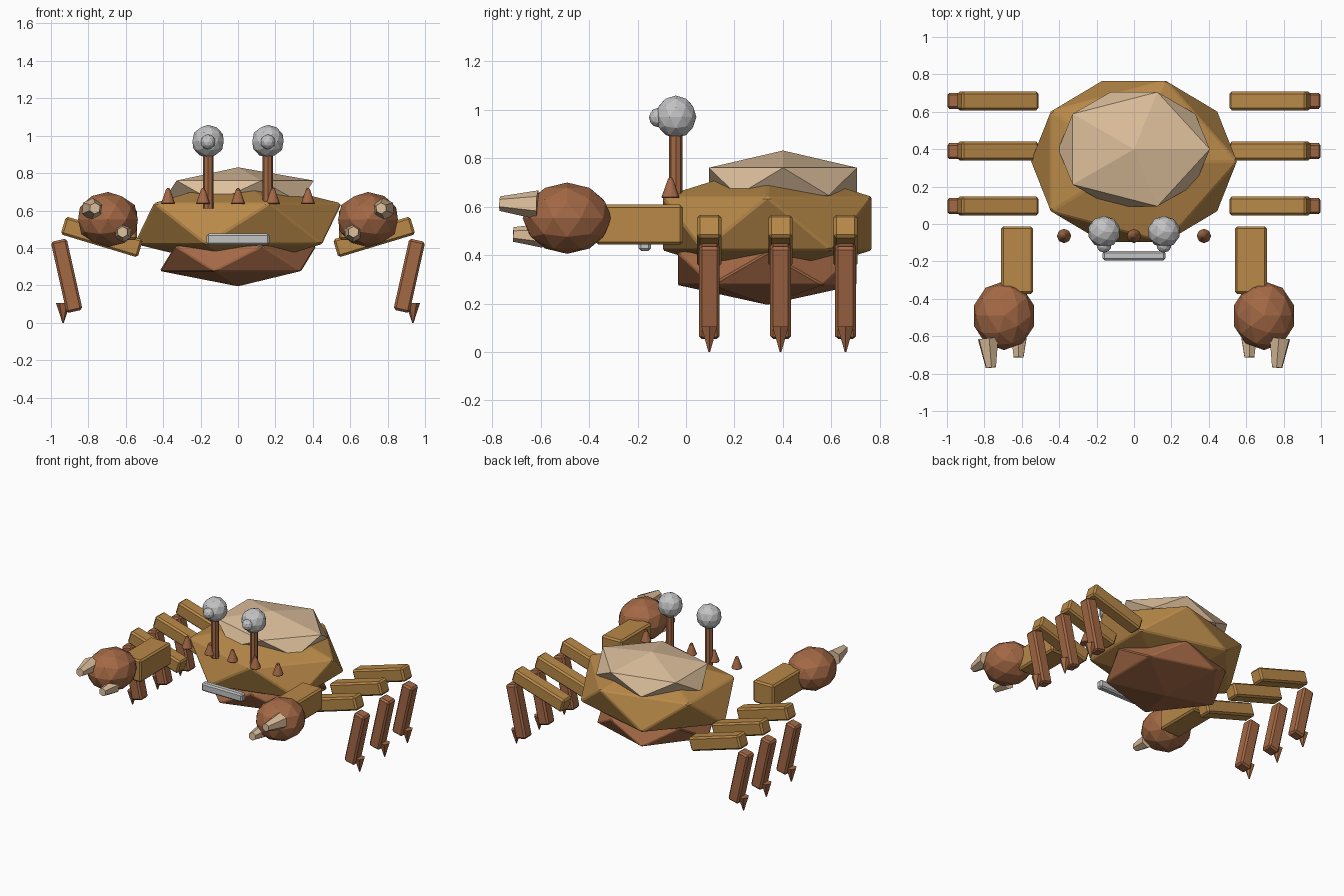
import bpy, bmesh, math
from mathutils import Matrix, Vector

if "Cube" in bpy.data.objects:
    bpy.data.objects.remove(bpy.data.objects["Cube"])


def material(name, rgb):
    m = bpy.data.materials.new(name)
    m.diffuse_color = (*rgb, 1)
    m.use_nodes = True
    m.node_tree.nodes["Principled BSDF"].inputs["Base Color"].default_value = m.diffuse_color
    return m


GOLD = material("ochre", (0.48, 0.25, 0.065))
BROWN = material("rust_brown", (0.37, 0.14, 0.06))
TAN = material("pale_tan", (0.72, 0.52, 0.33))
GRAY = material("light_gray", (0.55, 0.55, 0.56))


def finish(name, bm, mat, bevel=0.0):
    """Turn a bmesh into a flat-shaded object with an optional edge bevel."""
    bmesh.ops.recalc_face_normals(bm, faces=bm.faces)
    me = bpy.data.meshes.new(name)
    bm.to_mesh(me)
    bm.free()
    me.materials.append(mat)
    ob = bpy.data.objects.new(name, me)
    bpy.context.collection.objects.link(ob)
    if bevel:
        mod = ob.modifiers.new("edge_bevel", 'BEVEL')
        mod.width = bevel
        mod.segments = 1
        mod.limit_method = 'ANGLE'
        mod.angle_limit = math.radians(20)
    return ob


def rock(name, loc, radii, mat, level=1, bevel=0.0, flip=1):
    """Faceted ellipsoid."""
    bm = bmesh.new()
    bmesh.ops.create_icosphere(bm, subdivisions=level, radius=1)
    x, y, z = radii
    bmesh.ops.transform(bm, verts=bm.verts, matrix=Matrix.Translation(loc)
                        @ Matrix.Diagonal((x * flip, y, z, 1)))
    return finish(name, bm, mat, bevel)


def box(name, loc, size, mat, tilt=0.0, bevel=0.012):
    """Bevelled box tilted about the y axis."""
    bm = bmesh.new()
    bmesh.ops.create_cube(bm, size=1)
    bmesh.ops.transform(bm, verts=bm.verts, matrix=Matrix.Translation(loc)
                        @ Matrix.Rotation(math.radians(tilt), 4, 'Y')
                        @ Matrix.Diagonal((*size, 1)))
    return finish(name, bm, mat, bevel)


def taper(name, start, end, r1, r2, mat, sides=6, bevel=0.0):
    """Tapered prism between two points."""
    a, b = Vector(start), Vector(end)
    d = b - a
    bm = bmesh.new()
    bmesh.ops.create_cone(bm, cap_ends=True, segments=sides,
                          radius1=r1, radius2=r2, depth=d.length)
    rot = Vector((0, 0, 1)).rotation_difference(d).to_matrix().to_4x4()
    bmesh.ops.transform(bm, verts=bm.verts,
                        matrix=Matrix.Translation((a + b) / 2) @ rot)
    return finish(name, bm, mat, bevel)


# Main body, shell on top and belly underneath
rock("body", (0, 0.335, 0.53), (0.62, 0.51, 0.245), GOLD, bevel=0.008)
rock("shell", (0, 0.4, 0.703), (0.453, 0.359, 0.128), TAN)
rock("belly", (0, 0.335, 0.343), (0.467, 0.437, 0.148), BROWN, bevel=0.006)

# Mouth bar
box("mouth", (0, -0.17, 0.447), (0.335, 0.05, 0.06), GRAY, bevel=0.01)

# Row of spikes along the front rim
for i in range(-2, 3):
    x = i * 0.187
    taper("spike", (x, -0.064, 0.635), (x, -0.064, 0.72),
          0.04, 0.01, BROWN, sides=8, bevel=0.005)

for s in (-1, 1):
    # Eye on a stalk
    taper("eye_stalk", (s * 0.16, -0.042, 0.61), (s * 0.16, -0.042, 0.92),
          0.028, 0.028, BROWN, sides=8)
    rock("eye", (s * 0.16, -0.042, 0.97), (0.088, 0.085, 0.088), GRAY, level=2)
    rock("pupil", (s * 0.16, -0.115, 0.967), (0.04, 0.038, 0.04), GRAY, level=2)

    # Claw arm, claw and two pincer tips
    box("claw_arm", (s * 0.625, -0.193, 0.525), (0.17, 0.36, 0.165), GOLD)
    rock("claw", (s * 0.695, -0.49, 0.552), (0.168, 0.184, 0.147), BROWN,
         level=2, flip=s)
    taper("outer_pincer", (s * 0.78, -0.612, 0.607), (s * 0.765, -0.768, 0.612),
          0.06, 0.03, TAN)
    taper("inner_pincer", (s * 0.615, -0.59, 0.48), (s * 0.617, -0.713, 0.485),
          0.05, 0.03, TAN)

    # Three legs: upper segment, lower segment and pointed foot
    for y in (0.096, 0.39, 0.658):
        box("upper_leg", (s * 0.728, y, 0.459), (0.43, 0.1, 0.1), GOLD,
            tilt=-s * 16.8)
        box("lower_leg", (s * 0.916, y, 0.251), (0.087, 0.086, 0.39), BROWN,
            tilt=s * 12.6)
        taper("foot", (s * 0.935, y, 0.105), (s * 0.935, y, 0.0),
              0.038, 0.004, BROWN)
